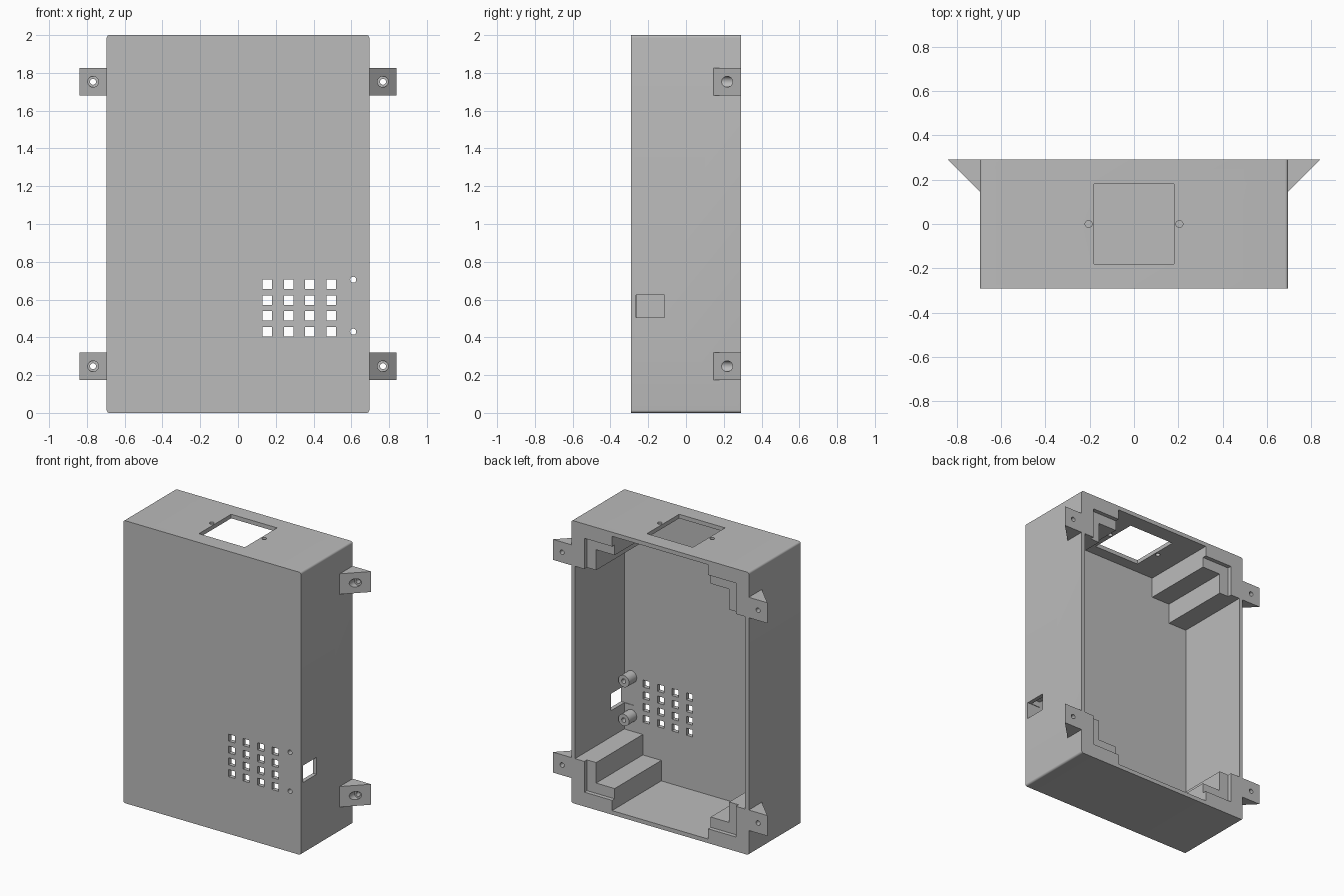
import bpy, bmesh, math
from mathutils import Vector

if "Cube" in bpy.data.objects:
    bpy.data.objects.remove(bpy.data.objects["Cube"])

W, D, H = 0.695, 0.29, 2.0      # half width, half depth, height
T = 0.029                       # wall thickness
STEP = 0.145                    # corner step size

grey = bpy.data.materials.new("plain grey")
grey.use_nodes = True
colour = (0.5, 0.5, 0.5, 1)
grey.diffuse_color = colour
grey.node_tree.nodes["Principled BSDF"].inputs["Base Color"].default_value = colour


def add_prism(bm, pts, axis, lo, hi):
    """Extrude a 2D outline along an axis."""
    def place(p, h):
        return {"x": (h, p[0], p[1]), "y": (p[0], h, p[1]), "z": (p[0], p[1], h)}[axis]
    face = bm.faces.new([bm.verts.new(place(p, lo)) for p in pts])
    shift = Vector(place((0, 0), hi - lo))
    ext = bmesh.ops.extrude_face_region(bm, geom=[face])["geom"]
    bmesh.ops.translate(bm, vec=shift, verts=[v for v in ext if isinstance(v, bmesh.types.BMVert)])


def rect(u, v, a, b):
    return [(u - a, v - b), (u + a, v - b), (u + a, v + b), (u - a, v + b)]


def circle(u, v, r, n=24):
    return [(u + r * math.cos(i * math.tau / n), v + r * math.sin(i * math.tau / n)) for i in range(n)]


def make(name, prisms):
    bm = bmesh.new()
    for p in prisms:
        add_prism(bm, *p)
    bmesh.ops.recalc_face_normals(bm, faces=bm.faces)
    mesh = bpy.data.meshes.new(name)
    bm.to_mesh(mesh)
    bm.free()
    ob = bpy.data.objects.new(name, mesh)
    bpy.context.collection.objects.link(ob)
    mesh.materials.append(grey)
    return ob


def cut(ob, prisms):
    cutter = make("cutter", prisms)
    cutter.hide_render = True
    mod = ob.modifiers.new("cut", "BOOLEAN")
    mod.operation, mod.solver, mod.object = "DIFFERENCE", "EXACT", cutter
    bpy.context.view_layer.objects.active = ob
    bpy.ops.object.modifier_apply(modifier=mod.name)
    bpy.data.objects.remove(cutter)


def mirrored(corner):
    """Repeat one corner path, given as insets from the edges, on all four corners."""
    back = corner[::-1]
    return ([(-W + x, z) for x, z in corner] + [(W - x, z) for x, z in back]
            + [(W - x, H - z) for x, z in corner] + [(-W + x, H - z) for x, z in back])


def stepped(a):
    """Opening outline with stepped corners; a is the inset of the inner notch."""
    far = T + 2 * STEP
    return mirrored([(T, far), (a, far), (a, a), (far, a), (far, T)])


# Case body with rounded long edges
R = 0.0145
corner = [(R - R * math.cos(a), R - R * math.sin(a)) for a in (i * math.pi / 12 for i in range(7))]
case = make("case", [(mirrored(corner), "y", -D, D)])

# Hollow with stepped corner blocks, then the lid recess
cut(case, [(stepped(T + STEP), "y", -D + T, D + 0.05)])
cut(case, [(stepped(T + STEP / 2), "y", D - T, D + 0.1)])

# Vent grid, top opening, side opening and screw holes
POSTS = [0.43, 0.705]
holes = [(rect(0.155 + 0.113 * i, 0.43 + 0.0835 * j, 0.025, 0.025), "y", -D - 0.1, -D + 0.1)
         for i in range(4) for j in range(4)]
holes += [(circle(0.61, z, 0.016), "y", -D - 0.1, -D + 0.1) for z in POSTS]
holes += [(rect(0, 0, 0.18, 0.18), "z", H - 0.1, H + 0.1)]
holes += [(circle(s * 0.205, 0, 0.016), "z", H - 0.1, H + 0.1) for s in (-1, 1)]
holes += [(rect(-0.19, 0.565, 0.075, 0.06), "x", W - 0.1, W + 0.1)]
cut(case, holes)

# Hollow standoffs behind the front wall
standoffs = []
for i, z in enumerate(POSTS):
    post = make(f"standoff_{i + 1}", [(circle(0.61, z, 0.042), "y", -D + T, -D + T + 0.087)])
    cut(post, [(circle(0.61, z, 0.016), "y", -D, 0)])
    standoffs.append(post)

# Wedge mounting tabs with counterbored screw holes
for side, s in (("right", -1), ("left", 1)):
    for level, z in (("lower", 0.247), ("upper", H - 0.247)):
        wedge = [(s * W, D - STEP), (s * (W + STEP), D), (s * W, D)]
        tab = make(f"{side}_{level}_tab", [(wedge, "z", z - STEP / 2, z + STEP / 2)])
        x = s * (W + STEP / 2)
        cut(tab, [(circle(x, z, 0.029), "y", 0, D - 0.044)])
        cut(tab, [(circle(x, z, 0.016), "y", 0, D + 0.1)])

# Smooth the round surfaces, keep the edges sharp
bpy.ops.object.select_all(action="DESELECT")
for ob in bpy.context.collection.objects:
    if ob.type == "MESH" and grey.name in ob.data.materials:
        ob.select_set(True)
        bpy.context.view_layer.objects.active = ob
bpy.ops.object.shade_smooth_by_angle(angle=math.radians(30))
